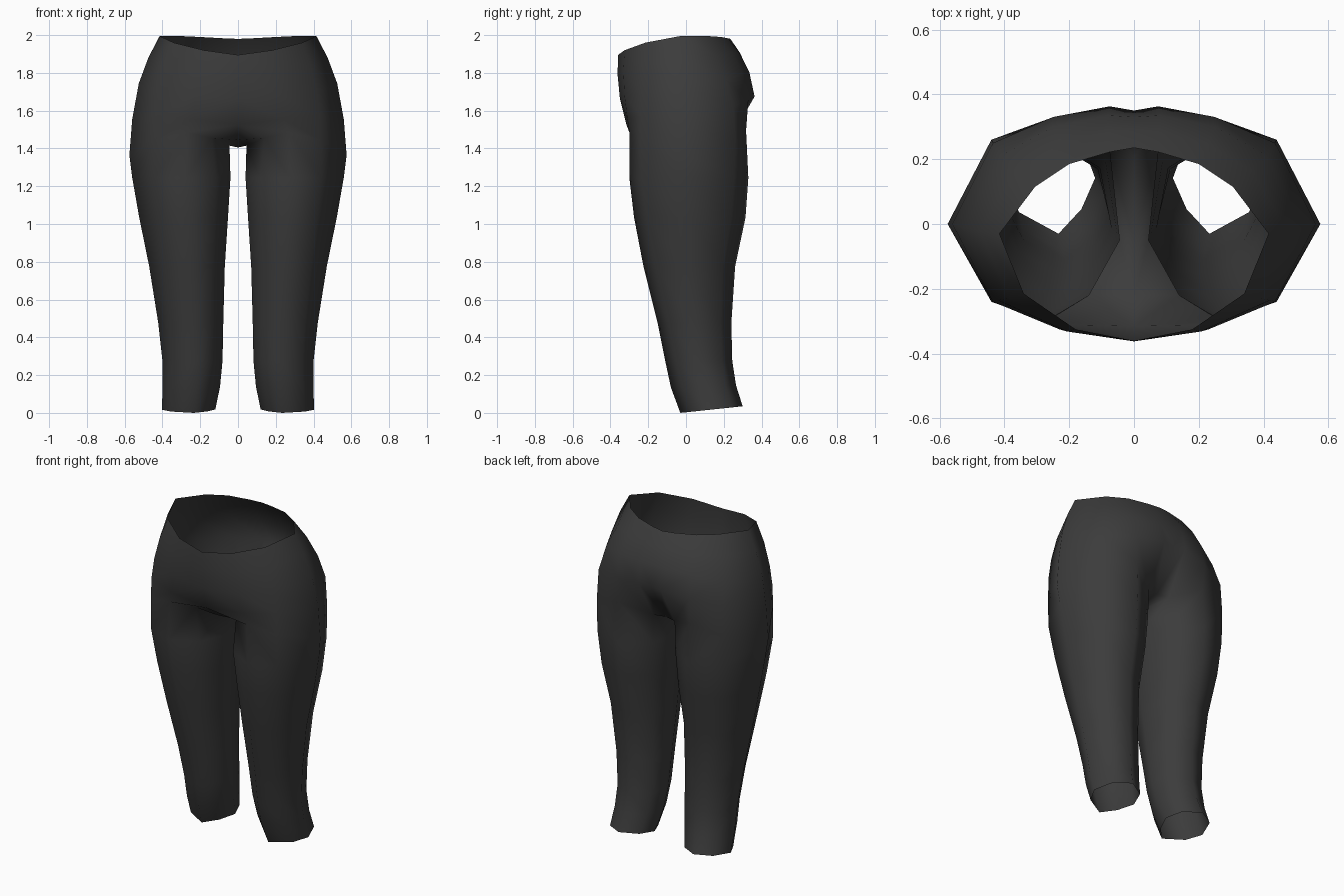
import bpy, bmesh
from mathutils import Vector

if "Cube" in bpy.data.objects:
    bpy.data.objects.remove(bpy.data.objects["Cube"])

fabric = bpy.data.materials.new("charcoal fabric")
fabric.diffuse_color = (0.045, 0.045, 0.045, 1)
fabric.use_nodes = True
fabric.node_tree.nodes["Principled BSDF"].inputs["Base Color"].default_value = fabric.diffuse_color

# Half outlines of the torso, from front centre round the side to back centre
waist = [(0, -.36, 1.9), (.18, -.325, 1.925), (.34, -.215, 1.965), (.415, -.03, 2),
         (.305, .115, 2), (.2, .185, 1.995), (.075, .222, 1.988), (0, .235, 1.985)]
belly = [(0, -.35, 1.67), (.23, -.325, 1.68), (.42, -.235, 1.7), (.525, -.01, 1.75),
         (.41, .21, 1.77), (.25, .3, 1.8), (.08, .335, 1.81), (0, .33, 1.81)]
seat = [(0, -.315, 1.53), (.24, -.31, 1.56), (.435, -.24, 1.58), (.56, 0, 1.56),
        (.435, .25, 1.63), (.25, .33, 1.66), (.075, .363, 1.68), (0, .35, 1.68)]
# Top of the leg: front, round the outside, back, then the inner thigh
thigh = [(.27, -.3, 1.49), (.44, -.24, 1.45), (.575, 0, 1.37), (.44, .26, 1.45),
         (.245, .318, 1.5), (.075, .22, 1.43), (.045, -.05, 1.42), (.14, -.22, 1.46)]
crotch = [(0, -.22, 1.45), (0, -.05, 1.41), (0, .2, 1.43)]

# Leg levels: height, inner x, outer x, front y, back y, hem tilt
levels = [(1.25, .04, .56, -.30, .33, 0), (1.04, .053, .523, -.275, .315, 0),
          (.78, .07, .47, -.225, .26, 0), (.48, .078, .422, -.15, .24, 0),
          (.28, .082, .40, -.11, .245, 0), (.14, .095, .40, -.08, .265, .01),
          (.005, .12, .402, -.03, .30, .035)]
# Cross-section as fractions of width and depth, at the thigh and at the hem
upper = [(.45, 0), (.77, .1), (1, .49), (.77, .88), (.4, 1), (.07, .82), (0, .4), (.15, .13)]
lower = [(.4, 0), (.83, .2), (1, .48), (.85, .83), (.5, 1), (.13, .82), (0, .52), (.15, .23)]

bm = bmesh.new()


def ring(points):
    return [bm.verts.new(p) for p in points]


def bridge(a, b, closed=False):
    n = len(a)
    for i in range(n if closed else n - 1):
        j = (i + 1) % n
        bm.faces.new((a[i], a[j], b[j], b[i]))


# Torso, with a slightly bulging ring between waist and belly
mid = []
for a, b in zip(waist, belly):
    p = (Vector(a) + Vector(b)) / 2
    mid.append((p.x * 1.01, p.y * 1.02, p.z + .01))
torso = [ring(r) for r in (waist, mid, belly, seat)]
for a, b in zip(torso, torso[1:]):
    bridge(a, b)

# Join of torso, leg and crotch strip
t, leg, c = torso[-1], ring(thigh), ring(crotch)
bridge(t[1:7], leg[:6])
for f in ((t[0], t[1], leg[0], leg[7]), (t[0], leg[7], c[0]),
          (c[0], leg[7], leg[6], c[1]), (c[1], leg[6], leg[5], c[2]),
          (c[2], leg[5], t[6], t[7])):
    bm.faces.new(f)

# Leg down to the open hem
for i, (z, xi, xo, yf, yb, tilt) in enumerate(levels):
    k = i / (len(levels) - 1)
    pts = []
    for u, l in zip(upper, lower):
        fx, fy = (u[0] + (l[0] - u[0]) * k, u[1] + (l[1] - u[1]) * k)
        pts.append((xi + (xo - xi) * fx, yf + (yb - yf) * fy, z + tilt * fy))
    nxt = ring(pts)
    bridge(leg, nxt, True)
    leg = nxt

low = min(v.co.z for v in bm.verts)
for v in bm.verts:
    v.co.z -= low
bmesh.ops.recalc_face_normals(bm, faces=bm.faces)
# Make sure the outside of the shell faces outward
side = max(bm.faces, key=lambda f: f.calc_center_median().x)
if side.normal.x < 0:
    bmesh.ops.reverse_faces(bm, faces=bm.faces)
for f in bm.faces:
    f.smooth = True

mesh = bpy.data.meshes.new("leggings")
bm.to_mesh(mesh)
bm.free()
mesh.materials.append(fabric)
leggings = bpy.data.objects.new("leggings", mesh)
bpy.context.collection.objects.link(leggings)

# Other half
mirror = leggings.modifiers.new("mirror", 'MIRROR')
mirror.use_axis[0] = True
mirror.use_mirror_merge = True
mirror.merge_threshold = 0.001
